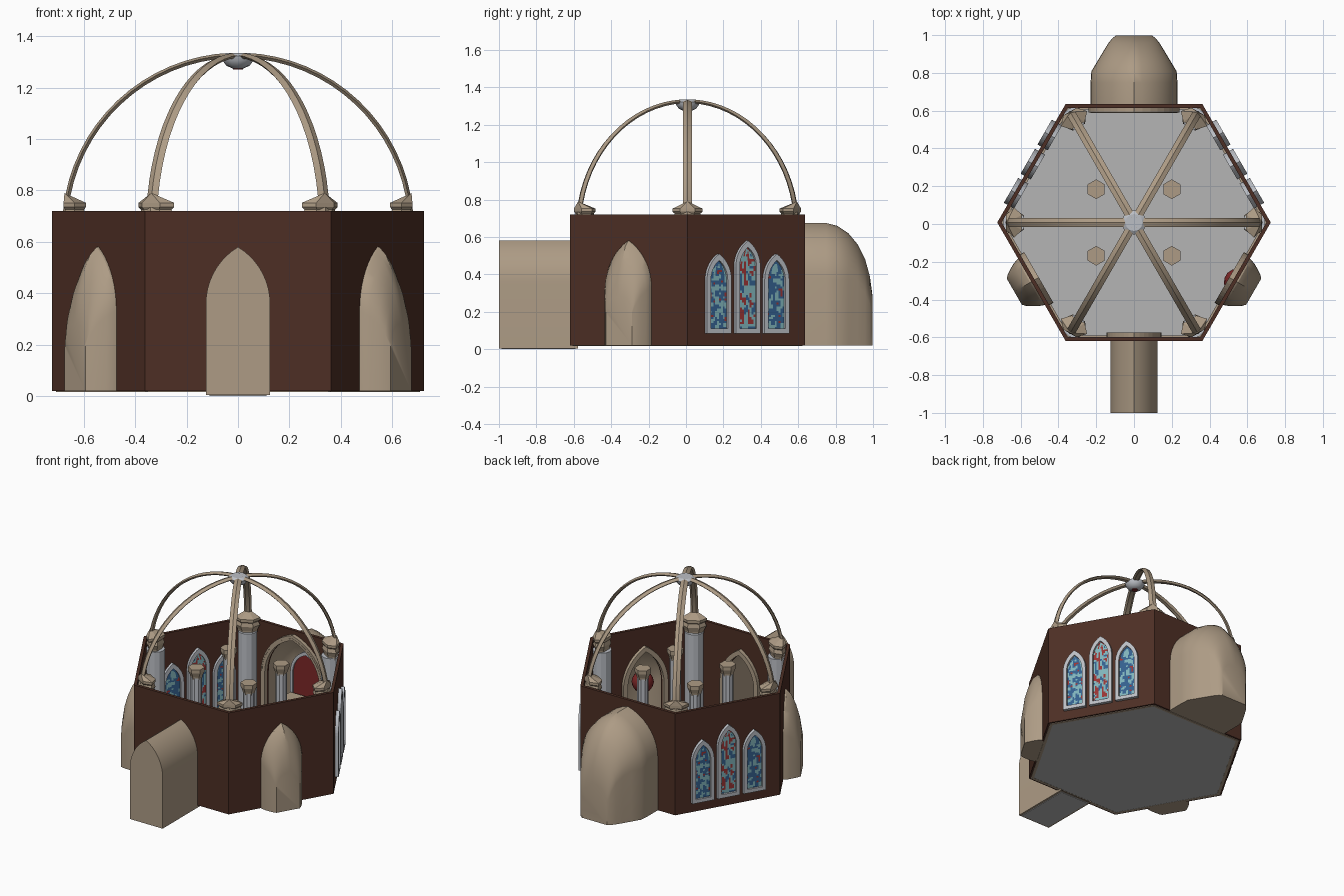
import bpy, bmesh, math
from mathutils import Matrix, Vector, noise

if "Cube" in bpy.data.objects:
    bpy.data.objects.remove(bpy.data.objects["Cube"])

CY, AP, TOP, BASE = 0.008, 0.627, 0.72, 0.02
HALF = AP * math.tan(math.pi / 6)


def material(name, *rgb):
    m = bpy.data.materials.new(name)
    m.diffuse_color = (*rgb, 1)
    m.use_nodes = True
    m.node_tree.nodes["Principled BSDF"].inputs["Base Color"].default_value = m.diffuse_color
    return m


BROWN = material("dark brown", 0.075, 0.028, 0.018)
TAN = material("sandstone", 0.42, 0.33, 0.235)
GREY = material("floor grey", 0.46, 0.46, 0.46)
PALE = material("pale stone", 0.5, 0.52, 0.56)
BLUE = material("glass blue", 0.035, 0.12, 0.28)
TEAL = material("glass teal", 0.22, 0.46, 0.50)
RED = material("glass red", 0.33, 0.035, 0.035)
CRIMSON = material("deep red", 0.2, 0.02, 0.02)


def build(name, verts, faces, mats, M=Matrix(), smooth=False, index=None):
    me = bpy.data.meshes.new(name)
    me.from_pydata(verts, [], faces)
    for m in (mats if isinstance(mats, list) else [mats]):
        me.materials.append(m)
    if index:
        me.polygons.foreach_set("material_index", index)
    else:
        bm = bmesh.new()
        bm.from_mesh(me)
        bmesh.ops.recalc_face_normals(bm, faces=bm.faces)
        bm.to_mesh(me)
        bm.free()
    ob = bpy.data.objects.new(name, me)
    bpy.context.collection.objects.link(ob)
    ob.matrix_world = M
    if smooth:
        bpy.ops.object.select_all(action='DESELECT')
        ob.select_set(True)
        bpy.context.view_layer.objects.active = ob
        bpy.ops.object.shade_smooth_by_angle(angle=math.radians(32))
    return ob


def loft(name, rings, mat, M=Matrix(), start=True, end=True, smooth=False, loop=False):
    n, k = len(rings[0]), len(rings)
    verts = [p for r in rings for p in r]
    faces = [(i * n + j, i * n + (j + 1) % n, (i + 1) % k * n + (j + 1) % n, (i + 1) % k * n + j)
             for i in range(k if loop else k - 1) for j in range(n)]
    if start and not loop:
        faces.append(tuple(range(n)))
    if end and not loop:
        faces.append(tuple(range((k - 1) * n, k * n)))
    return build(name, verts, faces, mat, M, smooth)


def side(deg):
    """Frame of a wall: x along it, y outward from the centre."""
    return Matrix.Translation((0, CY, 0)) @ Matrix.Rotation(math.radians(deg - 90), 4, 'Z')


def arch(w, z0, spring, peak, n=9):
    h = peak - spring
    R = (w * w + h * h) / (2 * w)
    end = math.atan2(h, R - w)
    right = [(w - R + R * math.cos(end * i / n), spring + R * math.sin(end * i / n)) for i in range(n + 1)]
    return [(w, z0)] + right + [(-x, z) for x, z in right[-2::-1]] + [(-w, z0)]


def at(pts, y):
    return [(x, y, z) for x, z in pts]


def prism(name, pts, y0, y1, mat, M):
    return loft(name, [at(pts, y0), at(pts, y1)], mat, M)


def box(name, x, y0, y1, z0, z1, mat, M):
    return prism(name, [(-x, z0), (x, z0), (x, z1), (-x, z1)], y0, y1, mat, M)


def band(name, inner, outer, y0, y1, mat, M):
    """Closed frame between two matching outlines."""
    return loft(name, [at(inner, y0), at(outer, y0), at(outer, y1), at(inner, y1)], mat, M, loop=True)


def turned(name, prof, sides, mat, M, squash=1.0, phase=0.0, smooth=False):
    rings = [[(r * math.cos(phase + 2 * math.pi * i / sides),
               r * squash * math.sin(phase + 2 * math.pi * i / sides), z) for i in range(sides)] for r, z in prof]
    return loft(name, rings, mat, M, smooth=smooth)


# Walls: four with arched openings, two plain ones for the windows
def wall(name, deg, opening=None):
    pts = [(HALF, BASE), (HALF, TOP), (-HALF, TOP), (-HALF, BASE)]
    if opening:
        pts += opening[::-1]
    prism(name, pts, AP - 0.02, AP, BROWN, side(deg))


small = arch(0.125, BASE, 0.33, 0.565)
large = arch(0.21, BASE, 0.38, 0.66)
door = arch(0.115, BASE, 0.36, 0.565)
for name, deg, hole in (("front_wall", 270, door), ("right_front_wall", 330, small),
                        ("left_front_wall", 210, small), ("back_wall", 90, large),
                        ("right_back_wall", 30, None), ("left_back_wall", 150, None)):
    wall(name, deg, hole)
    if hole:
        w, peak = hole[0][0], max(z for x, z in hole)
        outer = arch(w + 0.03, BASE, hole[1][1], peak + 0.035)
        band(name + "_arch_trim", hole, outer, AP - 0.045, AP - 0.018, TAN, side(deg))
    box(name + "_skirting", HALF - 0.012, AP - 0.03, AP - 0.012, BASE - 0.003, 0.04, TAN, side(deg))

# Floor
turned("floor", [(0.708, 0.018), (0.708, 0.03)], 6, GREY, Matrix.Translation((0, CY, 0)))


# Outer niches: arch outlines shrinking outward (distance, half width, spring, peak)
def niche(name, deg, steps, z0=BASE):
    loft(name, [at(arch(w, z0, s, p), y) for y, w, s, p in steps], TAN, side(deg), start=False, smooth=True)


SIDE_NICHE = [(0.60, 0.14, 0.33, 0.585), (0.635, 0.14, 0.33, 0.58), (0.665, 0.128, 0.31, 0.55),
              (0.695, 0.11, 0.28, 0.48), (0.717, 0.095, 0.24, 0.40), (0.732, 0.08, 0.19, 0.29)]
niche("right_niche", 330, SIDE_NICHE)
niche("left_niche", 210, SIDE_NICHE)
niche("back_apse", 90, [(0.58, 0.23, 0.38, 0.675), (0.74, 0.23, 0.38, 0.675), (0.80, 0.226, 0.37, 0.66),
                        (0.86, 0.19, 0.37, 0.62), (0.91, 0.16, 0.34, 0.56), (0.95, 0.135, 0.30, 0.48),
                        (0.975, 0.115, 0.24, 0.39), (0.99, 0.095, 0.17, 0.28)])
niche("entrance_passage", 270, [(0.586, 0.125, 0.36, 0.58), (1.008, 0.125, 0.36, 0.58)], 0.004)
box("passage_floor", 0.11, 0.60, 0.995, 0.0, 0.012, GREY, side(270))
box("passage_step", 0.08, 0.66, 0.95, 0.0, 0.02, GREY, side(270))


# Stained glass windows, seen from both sides of the wall
def glass(name, w, z0, spring, peak, y, M, seed, middle):
    h = peak - spring
    R = (w * w + h * h) / (2 * w)
    cols, rows = 9, 34
    verts, faces, index = [], [], []
    for j in range(rows + 1):
        z = z0 + (peak - z0) * j / rows
        half = w if z < spring else max(0.001, w - R + math.sqrt(max(0, R * R - (z - spring) ** 2)))
        verts += [(half * (2 * i / cols - 1), y, z) for i in range(cols + 1)]
    for j in range(rows):
        for i in range(cols):
            a = j * (cols + 1) + i
            faces.append((a, a + 1, a + cols + 2, a + cols + 1))
            v = noise.noise(Vector((i * 0.47 + seed, j * 0.37 + 0.2, seed * 1.7)))
            if middle:
                index.append(2 if v > 0.14 else 0 if v < -0.28 else 1)
            else:
                index.append(1 if v > 0.08 else 2 if v < -0.5 else 0)
    build(name, verts, faces, [BLUE, TEAL, RED], M, index=index)


for label, deg in (("right", 30), ("left", 150)):
    for k, x in enumerate((-0.178, 0, 0.178)):
        M = side(deg) @ Matrix.Translation((x, 0, 0))
        rise = 0.07 if k == 1 else 0
        name = f"{label}_window_{k + 1}"
        band(name + "_frame", arch(0.052, 0.11, 0.37 + rise, 0.475 + rise),
             arch(0.076, 0.085, 0.37 + rise, 0.51 + rise), AP - 0.04, AP + 0.022, PALE, M)
        glass(name + "_outer_glass", 0.053, 0.108, 0.37 + rise, 0.477 + rise, AP + 0.008, M, k * 3.3 + 1, k == 1)
        glass(name + "_inner_glass", 0.053, 0.108, 0.37 + rise, 0.477 + rise, AP - 0.028, M, k * 3.3 + 1, k == 1)

# Four free-standing columns
for i, (x, y) in enumerate(((-0.2, -0.176), (0.2, -0.176), (-0.2, 0.176), (0.2, 0.176))):
    M = Matrix.Translation((x, y + CY, 0))
    p = math.pi / 6
    turned(f"column_base_{i}", [(0.052, 0.03), (0.052, 0.06), (0.04, 0.085)], 6, TAN, M, phase=p)
    turned(f"column_shaft_{i}", [(0.036, 0.08), (0.036, 0.65)], 10, PALE, M)
    turned(f"column_capital_{i}", [(0.036, 0.64), (0.04, 0.66), (0.052, 0.69), (0.052, 0.715)], 6, TAN, M, phase=p)

# Corner columns with peaked capitals, and the ribs that spring from them
for i in range(6):
    spin = Matrix.Translation((0, CY, 0)) @ Matrix.Rotation(math.radians(60 * i), 4, 'Z')
    M = spin @ Matrix.Translation((0.635, 0, 0)) @ Matrix.Rotation(math.pi / 2, 4, 'Z')
    turned(f"corner_base_{i}", [(0.075, 0.03), (0.075, 0.07), (0.06, 0.1)], 6, TAN, M, 0.8)
    turned(f"corner_shaft_{i}", [(0.06, 0.09), (0.06, 0.66)], 12, PALE, M)
    turned(f"corner_capital_{i}", [(0.06, 0.645), (0.063, 0.67), (0.078, 0.70), (0.068, 0.725),
                                   (0.08, 0.735), (0.08, 0.752)], 6, TAN, M, 0.62)
    foot = [(0.08 * math.cos(math.pi * k / 3), 0.05 * math.sin(math.pi * k / 3), 0.752) for k in range(6)]
    build(f"corner_peak_{i}", foot + [(0, -0.04, 0.79)], [(k, (k + 1) % 6, 6) for k in range(6)], TAN, M)
    rings = []
    for k in range(17):
        a = math.radians(5.7 + 82 * k / 16)
        section = ((0.675, -0.024), (0.684, 0), (0.675, 0.024), (0.664, 0.012), (0.664, -0.012))
        rings.append([(r * math.cos(a), t, 0.652 + r * math.sin(a)) for r, t in section])
    loft(f"rib_{i}", rings, TAN, spin, smooth=True)

# Boss where the ribs meet
C = Matrix.Translation((0, CY, 0))
turned("rib_boss", [(0.022, 1.275), (0.045, 1.285), (0.06, 1.305), (0.064, 1.322), (0.045, 1.335)], 12, PALE, C,
       smooth=True)
turned("boss_rose", [(0.02, 1.271), (0.02, 1.28)], 8, CRIMSON, C)

# Furnishings: arched panel and altar in the apse, ball in the right niche
B = side(90)
prism("apse_panel", arch(0.10, 0.1, 0.36, 0.5), 0.74, 0.748, CRIMSON, B)
band("apse_panel_frame", arch(0.10, 0.1, 0.36, 0.5), arch(0.118, 0.08, 0.36, 0.525), 0.73, 0.755, PALE, B)
box("altar_block", 0.09, 0.62, 0.70, 0.02, 0.2, TAN, B)
box("altar_slab", 0.11, 0.60, 0.72, 0.2, 0.225, TAN, B)
ball = [(max(0.001, 0.07 * math.sin(math.pi * k / 8)), -0.07 * math.cos(math.pi * k / 8)) for k in range(9)]
turned("red_ball", ball, 14, CRIMSON, side(330) @ Matrix.Translation((0, 0.63, 0.34)), smooth=True)
